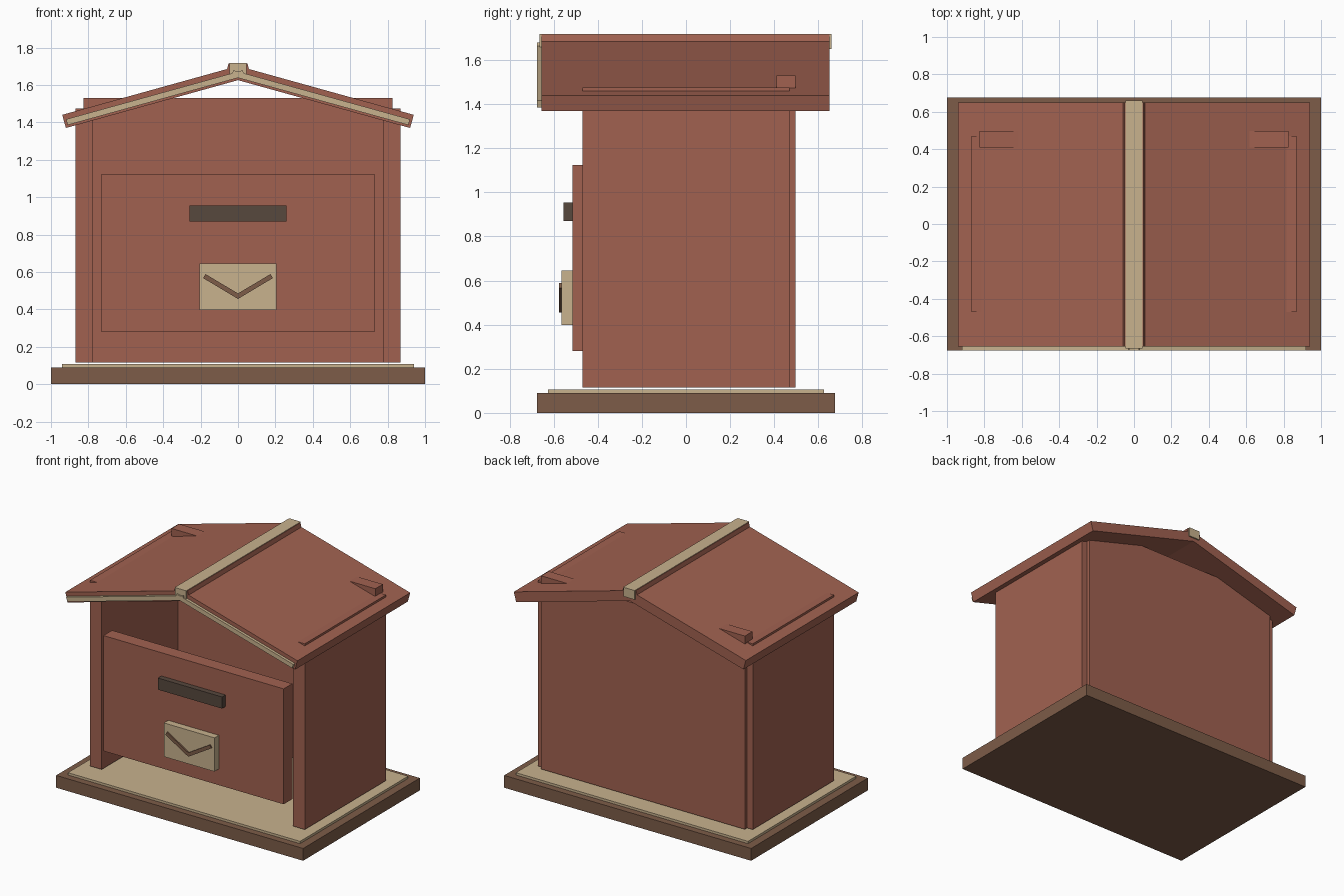
import bpy
import math
from mathutils import Matrix, Vector

if "Cube" in bpy.data.objects:
    bpy.data.objects.remove(bpy.data.objects["Cube"], do_unlink=True)


def make_material(name, rgb):
    mat = bpy.data.materials.new(name)
    mat.use_nodes = True
    mat.diffuse_color = (*rgb, 1)
    mat.node_tree.nodes["Principled BSDF"].inputs["Base Color"].default_value = (*rgb, 1)
    return mat


RED = make_material("brick red", (0.355, 0.121, 0.081))
BROWN = make_material("wood brown", (0.205, 0.107, 0.065))
CREAM = make_material("cream", (0.578, 0.445, 0.270))
DARK = make_material("dark brown grey", (0.095, 0.065, 0.048))


def box(name, mat, x, y, z, tilt=0):
    """Box between the (low, high) limits, tilted about the y axis."""
    bpy.ops.mesh.primitive_cube_add(size=1)
    obj = bpy.context.object
    obj.name = obj.data.name = name
    centre = Vector([sum(r) / 2 for r in (x, y, z)])
    size = [r[1] - r[0] for r in (x, y, z)]
    obj.data.transform(Matrix.Diagonal((*size, 1)))
    obj.rotation_euler.y = tilt
    obj.location = centre
    obj.data.materials.append(mat)
    return obj


def board(name, mat, start, end, thick, y):
    """Sloping board along a centre line given as (x, z) points."""
    dx, dz = end[0] - start[0], end[1] - start[1]
    cx, cz = (start[0] + end[0]) / 2, (start[1] + end[1]) / 2
    half = math.hypot(dx, dz) / 2
    return box(name, mat, (cx - half, cx + half), y,
               (cz - thick / 2, cz + thick / 2), -math.atan2(dz, dx))


# Base and floor
box("base", BROWN, (-1, 1), (-0.675, 0.675), (0, 0.09))
box("floor", CREAM, (-0.94, 0.94), (-0.625, 0.625), (0.09, 0.107))

# Back wall, front panel, slot and envelope
box("back_wall", RED, (-0.825, 0.825), (0.41, 0.497), (0.115, 1.53))
box("front_panel", RED, (-0.73, 0.73), (-0.515, -0.415), (0.28, 1.125))
box("slot", DARK, (-0.26, 0.26), (-0.555, -0.51), (0.87, 0.955))
box("envelope", CREAM, (-0.205, 0.205), (-0.565, -0.51), (0.398, 0.645))

# Mirrored parts: walls, roof slopes, front trim and envelope flap
for side, s in (("left", 1), ("right", -1)):
    box(f"{side}_wall", RED, sorted((s * 0.775, s * 0.87)), (-0.47, 0.47), (0.115, 1.475))
    board(f"{side}_roof", RED, (s * -0.06, 1.68), (s * 0.93, 1.405), 0.073, (-0.655, 0.65))
    board(f"{side}_roof_trim", CREAM, (s * -0.03, 1.663), (s * 0.915, 1.401), 0.032,
          (-0.675, -0.65))
    board(f"{side}_flap_line", BROWN, (s * -0.006, 0.467), (s * 0.18, 0.578), 0.025,
          (-0.575, -0.56))

# Ridge cap
box("ridge_cap", CREAM, (-0.046, 0.046), (-0.665, 0.66), (1.65, 1.717))
